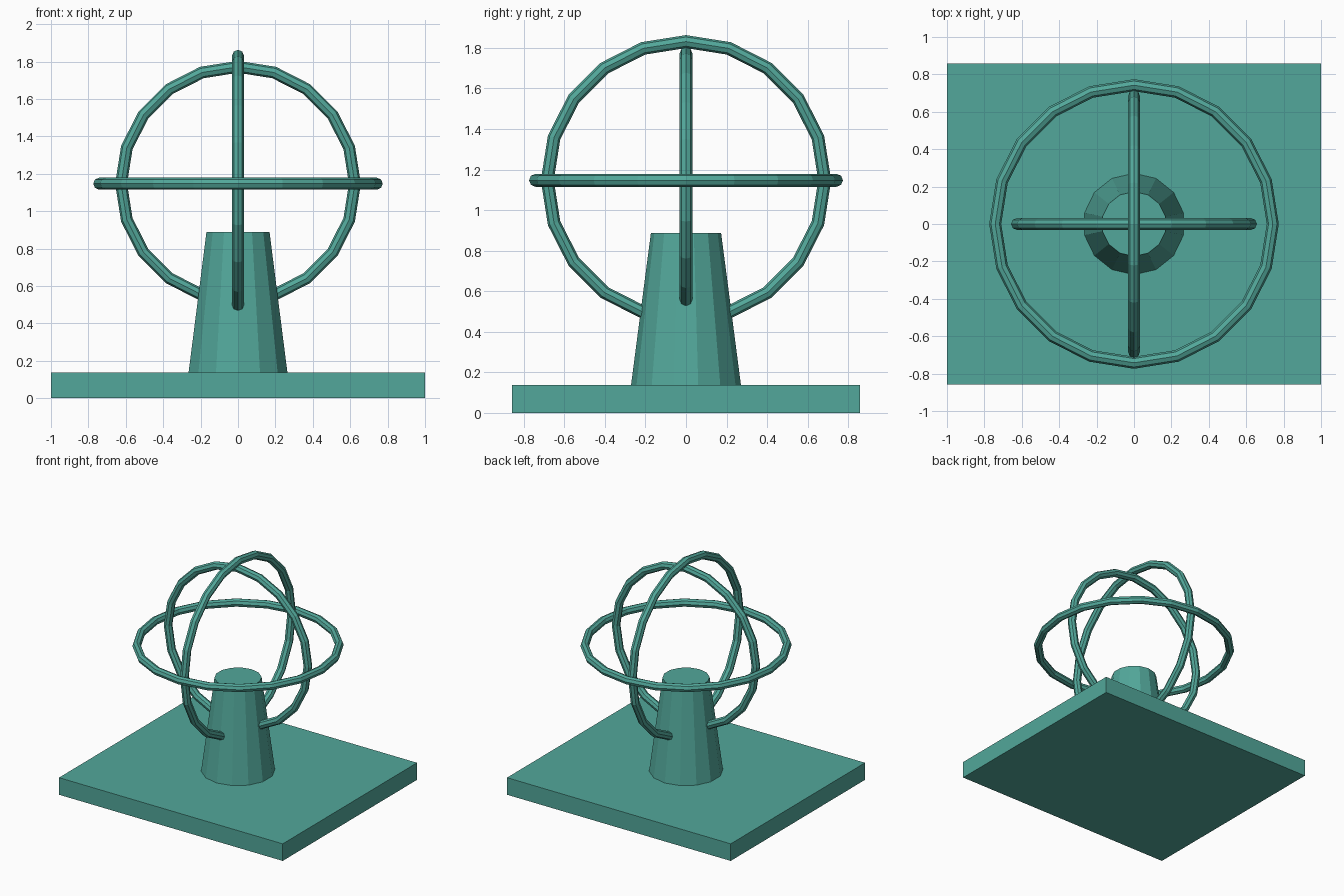
import bpy, bmesh, math
from mathutils import Matrix

if "Cube" in bpy.data.objects:
    bpy.data.objects.remove(bpy.data.objects["Cube"])

teal = bpy.data.materials.new("teal")
teal.diffuse_color = (0.085, 0.39, 0.325, 1)
teal.use_nodes = True
teal.node_tree.nodes["Principled BSDF"].inputs["Base Color"].default_value = teal.diffuse_color


def finish(name, bm):
    bmesh.ops.recalc_face_normals(bm, faces=bm.faces[:])
    mesh = bpy.data.meshes.new(name)
    bm.to_mesh(mesh)
    bm.free()
    mesh.materials.append(teal)
    obj = bpy.data.objects.new(name, mesh)
    bpy.context.collection.objects.link(obj)
    return obj


def ring(name, major, rot, minor=0.032, n=20, m=8, z=1.147):
    """Flat-faced torus, turned by rot about the common centre."""
    bm = bmesh.new()
    loops = []
    for i in range(n):
        a = 2 * math.pi * i / n
        loop = []
        for j in range(m):
            b = 2 * math.pi * j / m
            r = major + minor * math.cos(b)
            loop.append(bm.verts.new((r * math.cos(a), r * math.sin(a), minor * math.sin(b))))
        loops.append(loop)
    for i in range(n):
        p, q = loops[i], loops[(i + 1) % n]
        for j in range(m):
            k = (j + 1) % m
            bm.faces.new((p[j], q[j], q[k], p[k]))
    bm.transform(Matrix.Translation((0, 0, z)) @ rot)
    return finish(name, bm)


# Base slab
bm = bmesh.new()
bmesh.ops.create_cube(bm, size=1)
bm.transform(Matrix.Translation((0, 0, 0.069)) @ Matrix.Diagonal((2, 1.715, 0.138, 1)))
finish("base_slab", bm)

# Tapered 14-sided pedestal, with a corner on the y axis
bm = bmesh.new()
N = 14
rims = []
for r, z in ((0.272, 0.13), (0.173, 0.888)):
    rims.append([bm.verts.new((r * math.sin(2 * math.pi * i / N),
                               r * math.cos(2 * math.pi * i / N), z)) for i in range(N)])
for i in range(N):
    k = (i + 1) % N
    bm.faces.new((rims[0][i], rims[0][k], rims[1][k], rims[1][i]))
for rim in rims:
    bm.faces.new(rim)
finish("pedestal", bm)

# Three nested rings
quarter = math.pi / 2
ring("horizontal_ring", 0.742, Matrix.Identity(4))
ring("side_ring", 0.684, Matrix.Rotation(quarter, 4, 'Y'))
ring("front_ring", 0.625, Matrix.Rotation(quarter, 4, 'X'))
